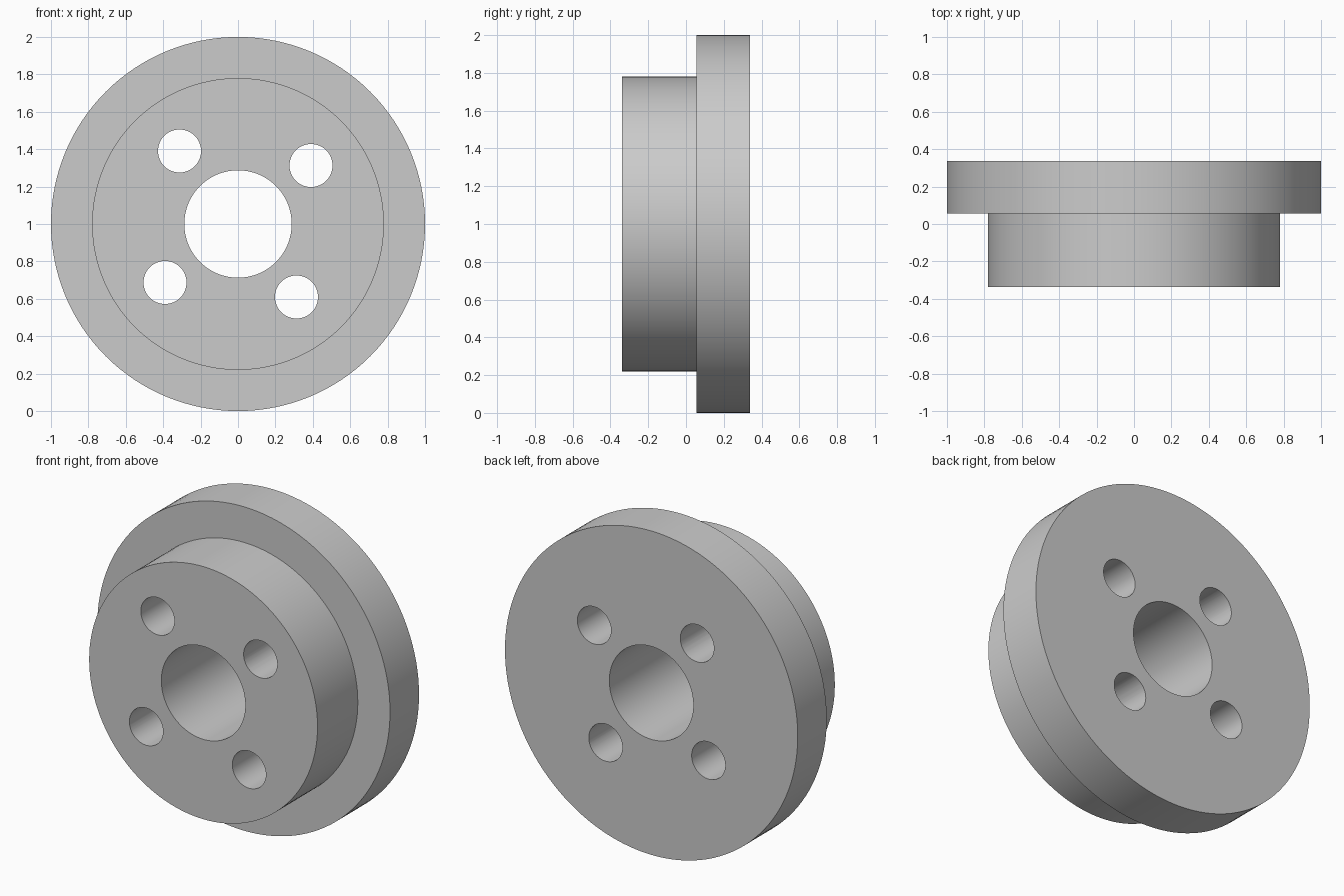
import bpy
import bmesh
import math
from mathutils import Matrix, Vector

cube = bpy.data.objects.get("Cube")
if cube:
    bpy.data.objects.remove(cube, do_unlink=True)

BACK, STEP, FRONT = 0.338, 0.055, -0.338
FLANGE_R, HUB_R, BORE_R = 1.0, 0.78, 0.287
BOLT_CIRCLE, BOLT_R, BOLT_ANGLE = 0.5, 0.115, 38.7
CENTRE = Vector((0, 0, 1))

grey = bpy.data.materials.new("plain grey")
grey.use_nodes = True
colour = (0.6, 0.6, 0.6, 1)
grey.diffuse_color = colour
grey.node_tree.nodes["Principled BSDF"].inputs["Base Color"].default_value = colour


def make_object(name, bm):
    bmesh.ops.recalc_face_normals(bm, faces=bm.faces[:])
    mesh = bpy.data.meshes.new(name)
    bm.to_mesh(mesh)
    bm.free()
    mesh.materials.append(grey)
    obj = bpy.data.objects.new(name, mesh)
    bpy.context.collection.objects.link(obj)
    return obj


# Stepped hub and flange with a central bore, turned about the y axis
bm = bmesh.new()
profile = [(BORE_R, FRONT), (HUB_R, FRONT), (HUB_R, STEP),
           (FLANGE_R, STEP), (FLANGE_R, BACK), (BORE_R, BACK)]
verts = [bm.verts.new(CENTRE + Vector((r, y, 0))) for r, y in profile]
edges = [bm.edges.new((v, verts[(i + 1) % len(verts)])) for i, v in enumerate(verts)]
bmesh.ops.spin(bm, geom=verts + edges, cent=CENTRE, axis=(0, 1, 0),
               angle=math.tau, steps=128, use_merge=True)
bmesh.ops.remove_doubles(bm, verts=bm.verts[:], dist=1e-5)
spacer = make_object("flanged_hub", bm)

# Four bolt holes drilled right through
bm = bmesh.new()
for i in range(4):
    a = math.radians(BOLT_ANGLE + 90 * i)
    spot = CENTRE + BOLT_CIRCLE * Vector((math.cos(a), 0, math.sin(a)))
    bmesh.ops.create_cone(bm, cap_ends=True, segments=64, radius1=BOLT_R,
                          radius2=BOLT_R, depth=1,
                          matrix=Matrix.Translation(spot) @ Matrix.Rotation(math.pi / 2, 4, 'X'))
drills = make_object("bolt_hole_cutter", bm)

bpy.ops.object.select_all(action='DESELECT')
bpy.context.view_layer.objects.active = spacer
spacer.select_set(True)
cut = spacer.modifiers.new("bolt holes", 'BOOLEAN')
cut.operation = 'DIFFERENCE'
cut.solver = 'EXACT'
cut.object = drills
bpy.ops.object.modifier_apply(modifier=cut.name)
bpy.data.objects.remove(drills, do_unlink=True)
bpy.ops.object.shade_smooth_by_angle(angle=math.radians(30))
